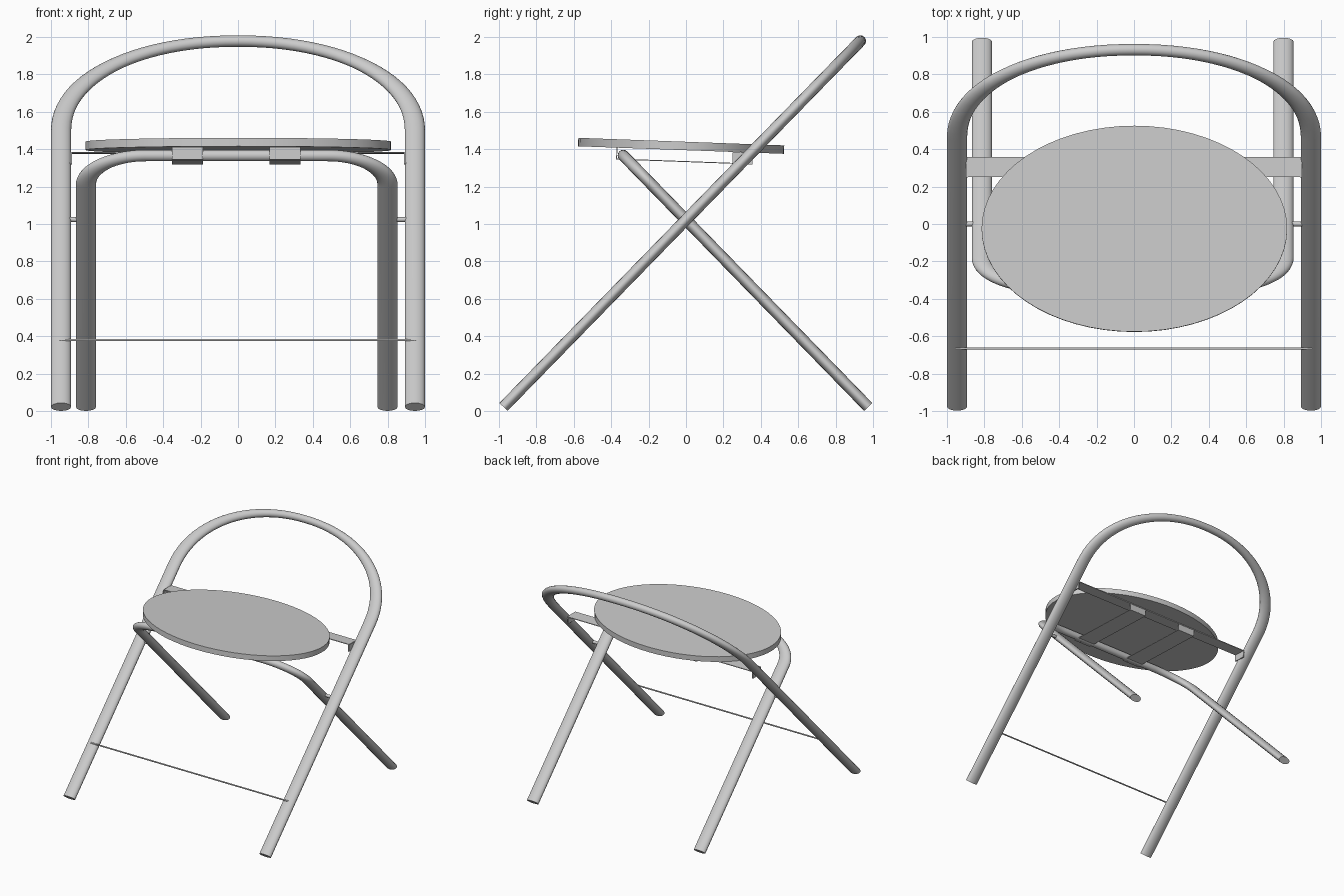
import bpy, math
from mathutils import Vector, Matrix

if "Cube" in bpy.data.objects:
    bpy.data.objects.remove(bpy.data.objects["Cube"])

STRETCH = 1.77   # tubes are round in a narrower chair, then widened in x
TILT = -math.radians(2.1)


def finish(obj, angle=40):
    bpy.ops.object.select_all(action='DESELECT')
    obj.select_set(True)
    bpy.context.view_layer.objects.active = obj
    if obj.type == 'CURVE':
        bpy.ops.object.convert(target='MESH')
    obj = bpy.context.object
    bpy.ops.object.transform_apply(location=False, rotation=True, scale=True)
    bpy.ops.object.shade_smooth_by_angle(angle=math.radians(angle))
    return obj


def tube(name, points, radius):
    cu = bpy.data.curves.new(name, 'CURVE')
    cu.dimensions = '3D'
    cu.bevel_depth = radius
    cu.bevel_resolution = 6
    cu.use_fill_caps = True
    sp = cu.splines.new('POLY')
    sp.points.add(len(points) - 1)
    for p, co in zip(sp.points, points):
        p.co = (co[0] / STRETCH, co[1], co[2], 1)
    obj = bpy.data.objects.new(name, cu)
    bpy.context.collection.objects.link(obj)
    obj.scale.x = STRETCH
    return finish(obj)


def hoop(name, half, foot, top, bend_start, bend_width, power, cx=0):
    """U-shaped tube in a slanted plane; foot and top are (y, z)."""
    foot, top = Vector(foot), Vector(top)
    n = 24
    right = [(half, foot)]
    for i in range(n + 1):
        a = math.pi / 2 * i / n
        x = half - bend_width + bend_width * math.cos(a) ** (2 / power) if i < n else half - bend_width
        t = bend_start + (1 - bend_start) * math.sin(a) ** (2 / power)
        right.append((x, foot.lerp(top, t)))
    left = [(-x, p) for x, p in reversed(right)]
    if right[-1][0] < 1e-4:
        left = left[1:]
    return tube(name, [(cx + x, p.x, p.y) for x, p in right + left], 0.0305)


def box(name, loc, size, tilt=0):
    bpy.ops.mesh.primitive_cube_add(size=1, location=loc, rotation=(tilt, 0, 0))
    obj = bpy.context.object
    obj.name = name
    obj.scale = size
    bpy.ops.object.transform_apply(location=False, rotation=True, scale=True)
    return obj


def rod(name, x0, x1, y, z, r):
    bpy.ops.mesh.primitive_cylinder_add(vertices=16, radius=r, depth=x1 - x0,
                                        location=((x0 + x1) / 2, y, z),
                                        rotation=(0, math.pi / 2, 0))
    bpy.context.object.name = name
    return finish(bpy.context.object)


# Tubular frames: the tall one forms the backrest, the low one carries the seat
hoop("back_frame", 0.946, (-0.976, 0.022), (0.932, 1.978), 0.755, 0.946, 2.1)
hoop("seat_leg_frame", 0.806, (0.974, 0.022), (-0.335, 1.366), 0.885, 0.32, 2.0, -0.007)

# Oval seat, slightly lower at the back
bpy.ops.mesh.primitive_cylinder_add(vertices=64, radius=1, depth=1,
                                    location=(0.002, -0.026, 1.418),
                                    rotation=(TILT, 0, 0))
seat = bpy.context.object
seat.name = "seat"
seat.scale = (0.817, 0.551, 0.045)
finish(seat)

# Flat crossbar with turned-down end tabs
box("seat_crossbar", (0, 0.305, 1.38), (1.79, 0.107, 0.006), TILT)
for s, side in ((-1, "left"), (1, "right")):
    box("crossbar_tab_" + side, (s * 0.893, 0.302, 1.35), (0.01, 0.107, 0.06), TILT)

# Thin guide straps under the seat, with lips at both ends
for cx, side in ((-0.27, "left"), (0.252, "right")):
    box("guide_strap_" + side, (cx, -0.01, 1.334), (0.165, 0.725, 0.005), TILT)
    box("strap_front_lip_" + side, (cx, -0.37, 1.378), (0.165, 0.005, 0.065), TILT)
    box("strap_back_lip_" + side, (cx, 0.351, 1.352), (0.165, 0.005, 0.063), TILT)

# Pivot pins and thin front stretcher
rod("pivot_pin_left", -0.92, -0.84, 0, 1.024, 0.013)
rod("pivot_pin_right", 0.83, 0.92, 0, 1.024, 0.013)
rod("front_stretcher", -0.955, 0.952, -0.665, 0.38, 0.006)
